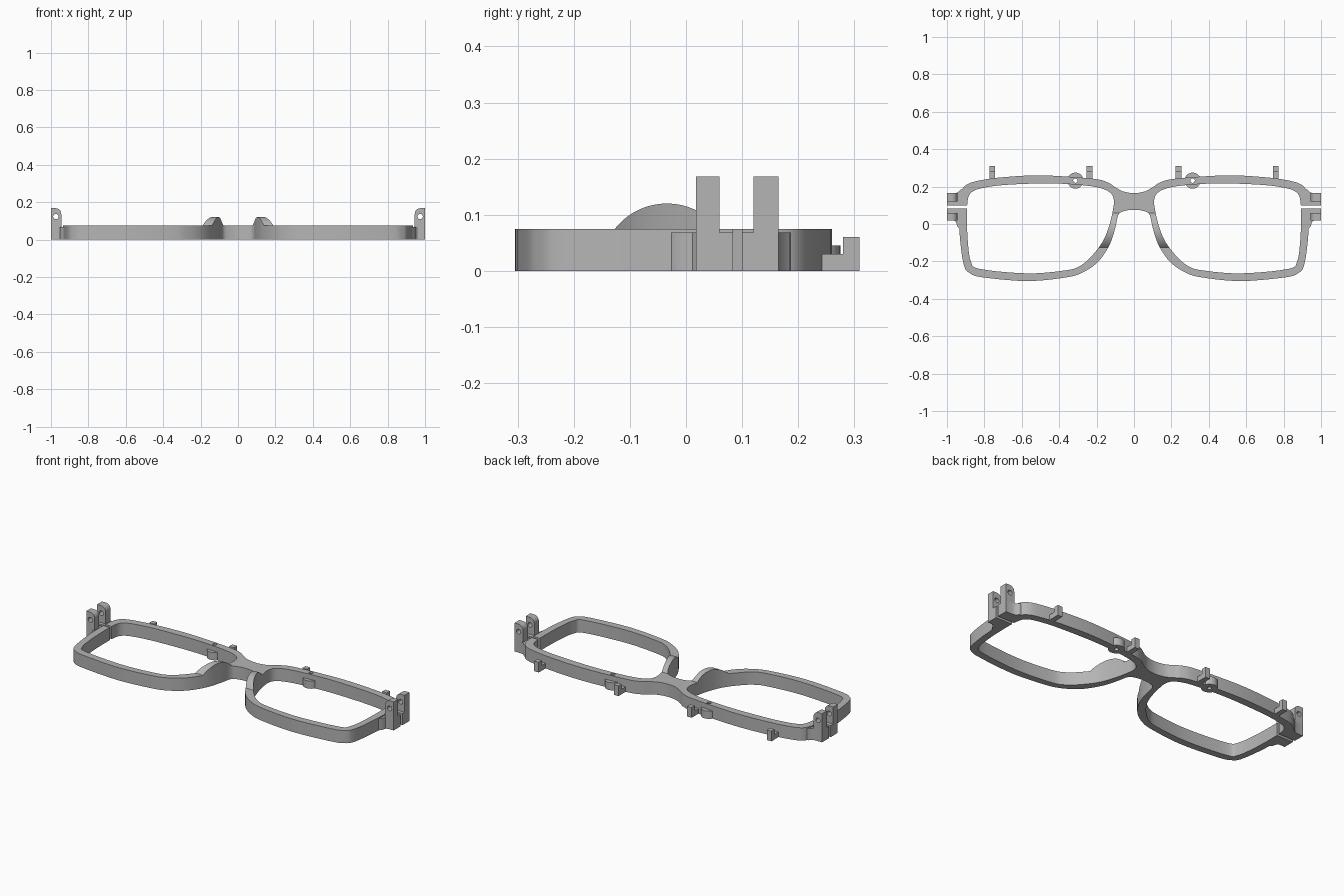
import bpy, bmesh, math
from mathutils import Vector

if "Cube" in bpy.data.objects:
    bpy.data.objects.remove(bpy.data.objects["Cube"])

grey = bpy.data.materials.new("light_grey")
grey.use_nodes = True
grey.diffuse_color = (0.46, 0.46, 0.46, 1)
grey.node_tree.nodes["Principled BSDF"].inputs["Base Color"].default_value = grey.diffuse_color

RIM_H, BASE_H, KNUCKLE_H = 0.075, 0.068, 0.168


def smooth_loop(pts, steps=5):
    """Closed Catmull-Rom loop through the points."""
    p = [Vector(q) for q in pts]
    n, out = len(p), []
    for i in range(n):
        a, b, c, d = p[i - 1], p[i], p[(i + 1) % n], p[(i + 2) % n]
        for k in range(steps):
            t = k / steps
            out.append(0.5 * (2 * b + (c - a) * t + (2 * a - 5 * b + 4 * c - d) * t**2
                              + (3 * b - a - 3 * c + d) * t**3))
    return [tuple(v) for v in out]


def circle(cx, cy, r, n=32):
    return [(cx + r * math.cos(math.tau * i / n), cy + r * math.sin(math.tau * i / n)) for i in range(n)]


def rect(x0, x1, y0, y1):
    return [(x0, y0), (x1, y0), (x1, y1), (x0, y1)]


def prism(name, pts, lo, hi, axis="z"):
    """Extrude a 2D profile along an axis; profile lies in the other two axes."""
    place = {"x": lambda u, v, w: (w, u, v), "y": lambda u, v, w: (u, w, v),
             "z": lambda u, v, w: (u, v, w)}[axis]
    bm = bmesh.new()
    face = bm.faces.new([bm.verts.new(place(u, v, lo)) for u, v in pts])
    ext = bmesh.ops.extrude_face_region(bm, geom=[face])["geom"]
    bmesh.ops.translate(bm, vec=place(0, 0, hi - lo),
                        verts=[g for g in ext if isinstance(g, bmesh.types.BMVert)])
    bmesh.ops.recalc_face_normals(bm, faces=bm.faces)
    mesh = bpy.data.meshes.new(name)
    bm.to_mesh(mesh)
    bm.free()
    mesh.materials.append(grey)
    obj = bpy.data.objects.new(name, mesh)
    bpy.context.collection.objects.link(obj)
    return obj


def select(obj):
    bpy.ops.object.select_all(action="DESELECT")
    obj.select_set(True)
    bpy.context.view_layer.objects.active = obj


def combine(obj, other, operation):
    select(obj)
    mod = obj.modifiers.new("combine", "BOOLEAN")
    mod.operation, mod.solver, mod.object = operation, "EXACT", other
    bpy.ops.object.modifier_apply(modifier=mod.name)
    bpy.data.objects.remove(other)


def flip(pts, side):
    return [(side * x, y) for x, y in pts]


# Outer outline of one half, from the bridge top round to the bridge underside
half = [(0.06, 0.175), (0.105, 0.2), (0.14, 0.222), (0.22, 0.242), (0.49, 0.26), (0.7, 0.25),
        (0.83, 0.232), (0.895, 0.21), (0.925, 0.17), (0.935, 0.09), (0.934, -0.02), (0.925, -0.13),
        (0.908, -0.225), (0.88, -0.262), (0.81, -0.285), (0.57, -0.305), (0.36, -0.285),
        (0.27, -0.257), (0.19, -0.2), (0.13, -0.11), (0.1, -0.02), (0.083, 0.05), (0.05, 0.07)]
outline = smooth_loop([(0, 0.165)] + half + [(0, 0.076)] + flip(half[::-1], -1))
lens = smooth_loop([(0.49, 0.217), (0.7, 0.208), (0.82, 0.19), (0.872, 0.166), (0.89, 0.12),
                    (0.893, 0.02), (0.888, -0.1), (0.872, -0.2), (0.825, -0.24), (0.57, -0.264),
                    (0.36, -0.247), (0.285, -0.222), (0.225, -0.17), (0.165, -0.09), (0.13, 0.0),
                    (0.112, 0.08), (0.108, 0.13), (0.13, 0.17), (0.2, 0.197), (0.33, 0.212)])


def rim_solid(name, height):
    rim = prism(name, outline, 0, height)
    for side in (-1, 1):
        combine(rim, prism("lens_cutter", flip(lens, side), -0.1, 0.3), "DIFFERENCE")
    return rim


# Front frame, with the raised nose rests cut from a taller rim
frame = rim_solid("front_frame", RIM_H)
nose = rim_solid("nose_rest", 0.14)
combine(nose, prism("dome", circle(-0.034, 0.002, 0.118, 96), -0.3, 0.3, "x"), "INTERSECT")
combine(nose, prism("nose_trim", rect(-0.3, 0.3, -0.14, 0.065), 0.04, 0.2), "INTERSECT")
combine(frame, nose, "UNION")

# Hinge bases, screw tabs, then slits and pin holes
flange = [(0.9, -0.04), (0.93, -0.03), (0.945, -0.012), (0.952, 0.012), (0.962, 0.018), (1, 0.018),
          (1, 0.165), (0.955, 0.165), (0.94, 0.17), (0.925, 0.185), (0.9, 0.19)]
corner = [(0.975 + 0.03 * math.cos(a), 0.138 + 0.03 * math.sin(a))
          for a in [math.pi / 2 + math.pi / 2 * i / 8 for i in range(9)]]
knuckle = [(1, 0.03), (1, KNUCKLE_H)] + corner + [(0.945, 0.03)]
for side in (-1, 1):
    combine(frame, prism("hinge_base", flip(flange, side), 0, BASE_H), "UNION")
    for y0, y1 in ((0.018, 0.06), (0.12, 0.165)):
        combine(frame, prism("hinge_knuckle", flip(knuckle, side), y0, y1, "y"), "UNION")
    combine(frame, prism("screw_tab", circle(side * 0.313, 0.232, 0.043), 0, 0.045), "UNION")
    combine(frame, prism("screw_hole", circle(side * 0.313, 0.232, 0.012), -0.1, 0.3), "DIFFERENCE")
    combine(frame, prism("pin_hole", circle(side * 0.974, 0.123, 0.014), -0.1, 0.3, "y"), "DIFFERENCE")
    slit = flip(rect(0.86, 1.1, 0.084, 0.1), side)
    combine(frame, prism("slit", slit, -0.1, 0.3), "DIFFERENCE")

select(frame)
bpy.ops.object.shade_smooth_by_angle(angle=math.radians(30))

# Hooked clips along the back edge
hook = [(0.225, 0), (0.309, 0), (0.309, 0.06), (0.28, 0.06), (0.28, 0.03), (0.225, 0.03)]
for side, label in ((-1, "right"), (1, "left")):
    for x, place in ((0.238, "inner"), (0.757, "outer")):
        prism(f"{label}_{place}_clip", hook, side * x - 0.015, side * x + 0.015, "x")
